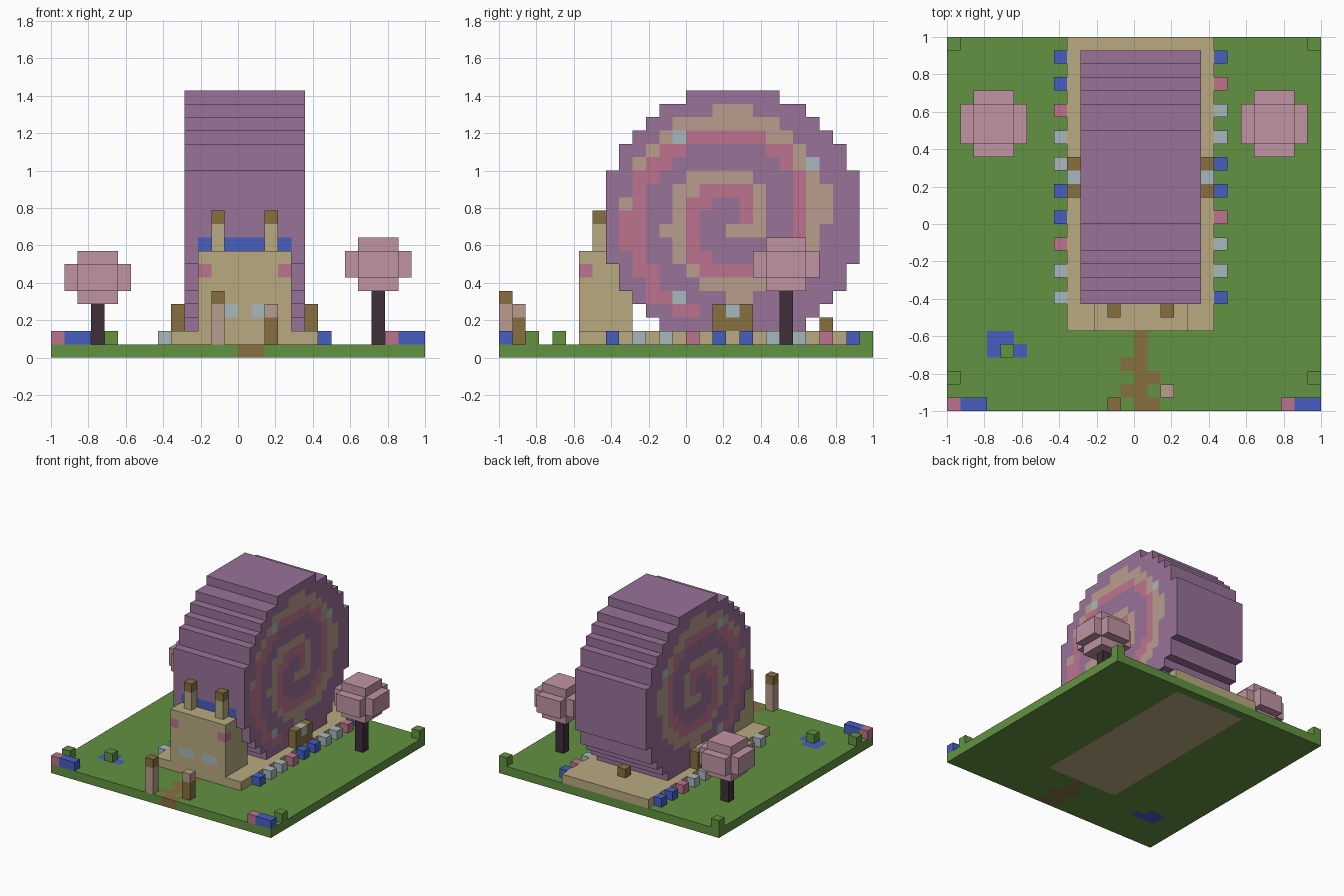
import bpy, bmesh, math
from itertools import product
from mathutils import Vector

cube = bpy.data.objects.get("Cube")
if cube:
    bpy.data.objects.remove(cube, do_unlink=True)

U = 1 / 14  # edge of one block; the plot is 28 blocks wide


# Flat colours, given as hex and stored linear
def make_material(name, code):
    rgb = [int(code[n:n + 2], 16) / 255 for n in (0, 2, 4)]
    col = [((c + 0.055) / 1.055) ** 2.4 for c in rgb] + [1]
    m = bpy.data.materials.new(name)
    m.use_nodes = True
    m.diffuse_color = col
    bsdf = m.node_tree.nodes["Principled BSDF"]
    bsdf.inputs["Base Color"].default_value = col
    bsdf.inputs["Roughness"].default_value = 0.9
    return m


MATS = {name: make_material(name, code) for name, code in {
    "grass": "629241", "sand": "b8aa80", "purple": "987398", "tan": "b99d8e",
    "rose": "bc748e", "blossom": "c094a4", "bark": "3e2f38", "brown": "88703f",
    "blue": "465fc0", "pale": "a9b8bc"}.items()}


def box(i, j, k, colour):
    """Block cells in three half-open ranges, all of one colour."""
    return {c: colour for c in product(range(*i), range(*j), range(*k))}


def cell(i, j, k, colour):
    return {(i, j, k): colour}


def build(name, cells):
    """Skin the outside of a set of block cells and merge flat areas."""
    used = sorted(set(cells.values()))
    bm = bmesh.new()
    axes = [Vector((1, 0, 0)), Vector((0, 1, 0)), Vector((0, 0, 1))]
    for pos, colour in cells.items():
        mid = Vector(pos) + Vector((0.5, 0.5, 0.5))
        for a, s in product(range(3), (-1, 1)):
            n = axes[a] * s
            if tuple(int(p + q) for p, q in zip(pos, n)) in cells:
                continue
            u = axes[(a + 1) % 3] / 2
            v = axes[(a + 2) % 3] / 2 * s
            c = mid + n / 2
            corners = (c - u - v, c + u - v, c + u + v, c - u + v)
            f = bm.faces.new([bm.verts.new(p) for p in corners])
            f.material_index = used.index(colour)
    bmesh.ops.remove_doubles(bm, verts=bm.verts, dist=0.01)
    bmesh.ops.dissolve_limit(bm, angle_limit=0.01, verts=bm.verts,
                             edges=bm.edges, delimit={'MATERIAL'})
    for v in bm.verts:
        v.co = v.co * U - Vector((1, 1, 0))
    me = bpy.data.meshes.new(name)
    bm.to_mesh(me)
    bm.free()
    for colour in used:
        me.materials.append(MATS[colour])
    ob = bpy.data.objects.new(name, me)
    bpy.context.collection.objects.link(ob)
    return ob


# Ground with sandy bed, winding path and pond
ground = box((0, 28), (0, 28), (0, 1), "grass")
ground |= box((10, 19), (6, 27), (0, 1), "sand")
ground |= box((14, 15), (0, 6), (0, 1), "brown")
for i, j in ((15, 0), (13, 1), (15, 2), (13, 3)):
    ground |= cell(i, j, 0, "brown")
ground |= box((3, 5), (4, 6), (0, 1), "blue") | cell(5, 4, 0, "blue")
build("ground", ground)

# Body slab the shell rests on
build("body_slab", box((9, 20), (6, 28), (1, 2), "sand"))


# Shell: stepped disc with a spiral of three colours
def spiral_colour(dy, dz):
    r = math.hypot(dy, dz)
    if r > 8.1:
        return "purple"
    turn = math.atan2(dz, dy) / math.tau % 1
    t = (r - 4.2 * turn - 0.4) % 4.2
    return "rose" if t < 1.3 else "tan" if t < 2.5 else "purple"


shell = {}
for dy, dz in product(range(-9, 10), repeat=2):
    if dy * dy + dz * dz <= 92 and dz > -9:
        shell |= box((10, 19), (17 + dy, 18 + dy), (10 + dz, 11 + dz),
                     spiral_colour(dy, dz))
for j, k, colour in ((13, 16, "pale"), (23, 14, "pale"), (13, 4, "pale"),
                     (11, 4, "rose"), (9, 8, "rose")):
    shell |= box((10, 19), (j, j + 1), (k, k + 1), colour)
shell |= box((11, 18), (8, 9), (8, 9), "blue")
build("shell", shell)

# Head with eyes and cheeks
head = box((11, 18), (6, 10), (2, 8), "sand")
for i in (12, 13, 15, 16):
    head |= cell(i, 6, 3, "pale")
for i in (11, 17):
    head |= cell(i, 6, 6, "rose")
build("head", head)

# Feelers on top of the head
for side, i in (("right", 12), ("left", 16)):
    build(side + "_feeler", box((i, i + 1), (7, 8), (8, 10), "sand")
          | cell(i, 7, 10, "brown"))

# Side doors with a window, and the tail block
for side, i in (("right", 9), ("left", 19)):
    build(side + "_door", box((i, i + 1), (16, 19), (2, 4), "brown")
          | cell(i, 17, 3, "pale"))
build("tail_block", cell(14, 24, 2, "brown"))

# Gate posts beside the path
build("right_gate_post", box((12, 13), (0, 1), (1, 4), "tan")
      | cell(12, 0, 4, "brown"))
build("left_gate_post", box((16, 17), (1, 2), (1, 3), "brown")
      | cell(16, 1, 3, "tan"))

# Flower rows along the slab, front to back
rows = {
    "right": (8, "pale pale rose blue blue pale pale rose blue blue"),
    "left": (20, "blue pale pale rose blue blue pale pale rose blue"),
}
for side, (i, colours) in rows.items():
    row = {}
    for n, colour in enumerate(colours.split()):
        row |= cell(i, 8 + 2 * n, 1, colour)
    build(side + "_flower_row", row)

# Corner flowers and small bushes
build("right_corner_flowers", cell(0, 0, 1, "rose")
      | box((1, 3), (0, 1), (1, 2), "blue"))
build("left_corner_flowers", cell(25, 0, 1, "rose")
      | box((26, 28), (0, 1), (1, 2), "blue"))
for n, (i, j) in enumerate(((0, 2), (27, 2), (0, 27), (27, 27), (4, 4))):
    build(f"bush_{n + 1}", cell(i, j, 1, "grass"))

# Blossom trees: trunk and a rounded crown
for side, i, k in (("right", 3, 4), ("left", 24, 5)):
    build(side + "_trunk", box((i, i + 1), (21, 22), (1, k), "bark"))
    build(side + "_crown",
          box((i - 1, i + 2), (20, 23), (k, k + 4), "blossom")
          | box((i - 2, i + 3), (20, 23), (k + 1, k + 3), "blossom")
          | box((i - 1, i + 2), (19, 24), (k + 1, k + 3), "blossom"))
